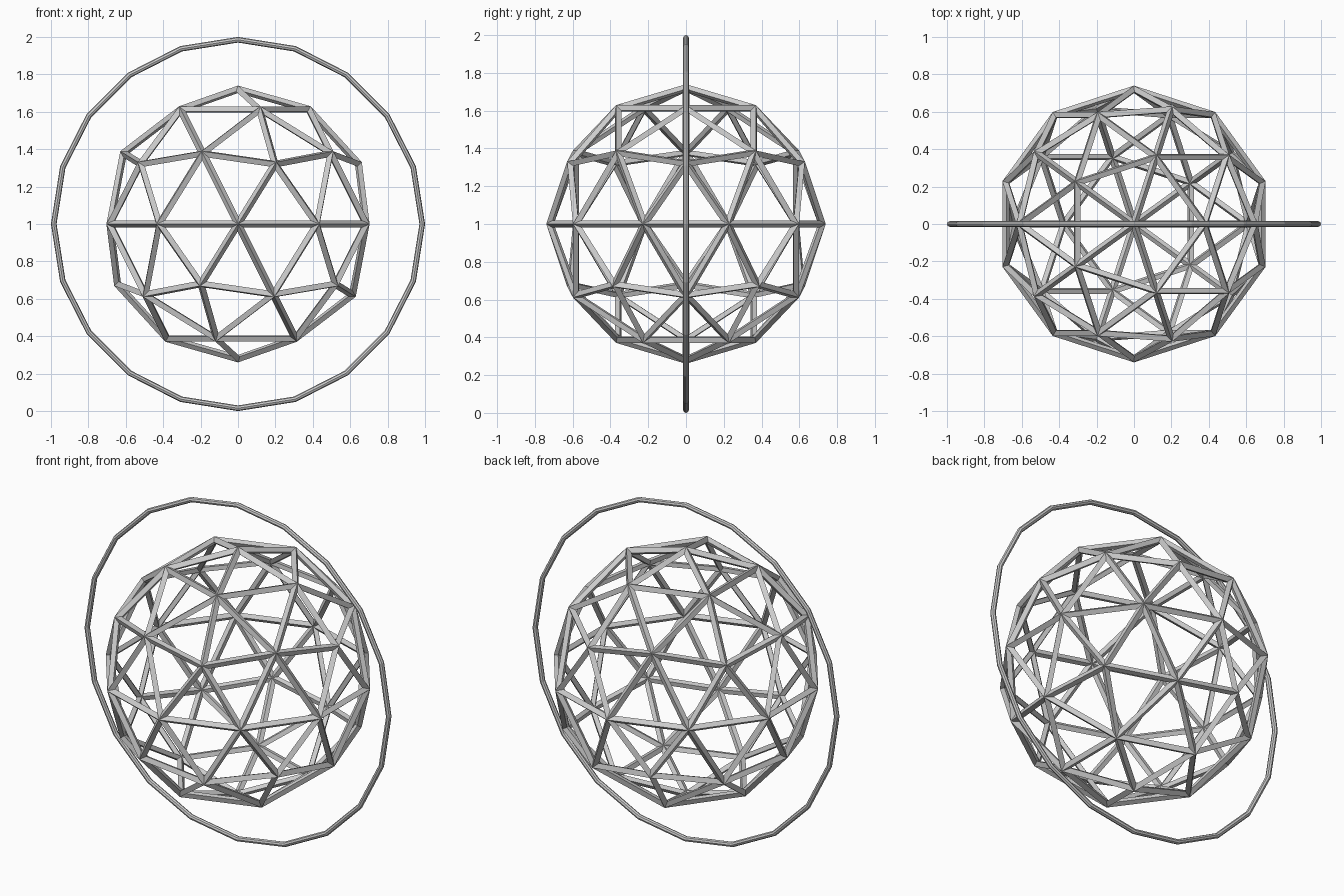
import bpy

if "Cube" in bpy.data.objects:
    bpy.data.objects.remove(bpy.data.objects["Cube"])

# geodesic cage: icosphere edges turned into struts
bpy.ops.mesh.primitive_ico_sphere_add(subdivisions=2, radius=0.72, location=(0, 0, 1))
cage = bpy.context.object
cage.name = "geodesic_cage"
wire = cage.modifiers.new("struts", 'WIREFRAME')
wire.thickness = 0.04
wire.offset = 0
wire.use_even_offset = True
wire.use_replace = True

# twenty-sided upright hoop around the cage
bpy.ops.mesh.primitive_torus_add(major_segments=20, minor_segments=8,
                                 major_radius=0.985, minor_radius=0.015,
                                 location=(0, 0, 1), rotation=(1.5707963, 0, 0))
hoop = bpy.context.object
hoop.name = "outer_hoop"
